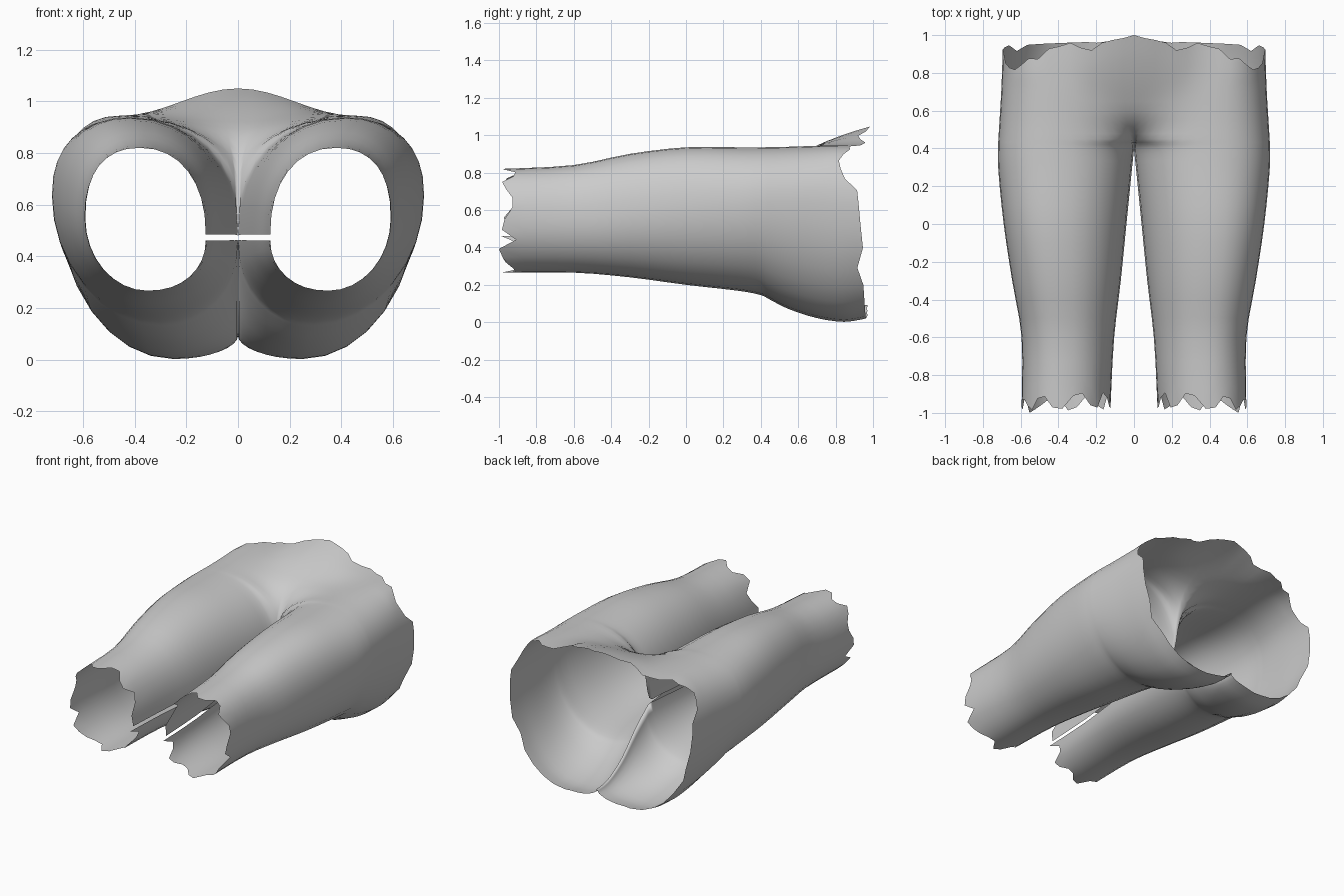
import bpy, math, random
from mathutils import Vector

if "Cube" in bpy.data.objects:
    bpy.data.objects.remove(bpy.data.objects["Cube"])

random.seed(4)

fabric = bpy.data.materials.new("plain_grey")
fabric.diffuse_color = (0.6, 0.6, 0.6, 1)
fabric.use_nodes = True
fabric.node_tree.nodes["Principled BSDF"].inputs["Base Color"].default_value = fabric.diffuse_color

# Cross-sections of one leg from knee to waist:
# y, inner x, outer x, bottom z, top z, inner upper z, inner lower z,
# widest z, x of top, x of bottom, flatness of the belly side
STATIONS = [
    (-0.95, 0.125, 0.595, 0.265, 0.820, 0.485, 0.462, 0.55, 0.38, 0.35, 0),
    (-0.60, 0.105, 0.595, 0.265, 0.840, 0.485, 0.462, 0.55, 0.38, 0.35, 0),
    (-0.30, 0.070, 0.645, 0.240, 0.900, 0.485, 0.462, 0.58, 0.40, 0.35, 0),
    (0.00, 0.040, 0.690, 0.200, 0.935, 0.485, 0.462, 0.61, 0.42, 0.34, 0),
    (0.28, 0.012, 0.718, 0.168, 0.935, 0.485, 0.462, 0.63, 0.42, 0.32, 0),
    (0.40, 0.000, 0.720, 0.145, 0.935, 0.500, 0.460, 0.64, 0.42, 0.30, 0),
    (0.45, 0.000, 0.718, 0.120, 0.936, 0.700, 0.430, 0.64, 0.42, 0.29, 0.2),
    (0.55, 0.000, 0.712, 0.070, 0.938, 0.860, 0.350, 0.64, 0.42, 0.27, 0.7),
    (0.70, 0.000, 0.703, 0.022, 0.943, 0.945, 0.200, 0.64, 0.43, 0.26, 1),
    (0.85, 0.000, 0.698, 0.002, 0.945, 1.010, 0.110, 0.63, 0.45, 0.25, 1),
    (0.97, 0.000, 0.695, 0.020, 0.945, 1.050, 0.090, 0.63, 0.45, 0.25, 1),
]
Q = 8      # points per quadrant
STEPS = 3  # rows between stations


def catmull(a, b, c, d, t):
    return [0.5 * (2*q + (r-p)*t + (2*p-5*q+4*r-s)*t*t + (3*q-p-3*r+s)*t**3)
            for p, q, r, s in zip(a, b, c, d)]


def smooth_rows():
    s, rows = STATIONS, []
    for i in range(len(s) - 1):
        for k in range(STEPS):
            rows.append(catmull(s[max(i-1, 0)], s[i], s[i+1],
                                s[min(i+2, len(s)-1)], k / STEPS))
    return rows + [list(s[-1])]


def curve(t, n):
    """Superellipse quadrant from (1, 0) to (0, 1)."""
    a = t * math.pi / 2
    return max(math.cos(a), 0) ** (2/n), max(math.sin(a), 0) ** (2/n)


def profile(row):
    """Open outline: inner seam, over the top, outside, underneath, back to seam."""
    y, xi, xo, zb, zt, zu, zl, zm, xt, xb, w = row
    xi, w = max(xi, 0), min(max(w, 0), 1)
    pts = []
    for k in range(Q):
        t = k / Q
        c, s = curve(t, 2.2)
        ease = (1 - math.cos(math.pi * t)) / 2
        x = (1-w) * (xt - (xt-xi)*c) + w * (xi + (xt-xi)*t)
        z = (1-w) * (zu + (zt-zu)*s) + w * (zu + (zt-zu)*ease)
        pts.append((x, z))
    for k in range(Q):
        c, s = curve(1 - k/Q, 2.3)
        pts.append((xt + (xo-xt)*c, zm + (zt-zm)*s))
    for k in range(Q):
        c, s = curve(k/Q, 2.0)
        pts.append((xb + (xo-xb)*c, zm - (zm-zb)*s))
    for k in range(Q + 1):
        c, s = curve(1 - k/Q, 2.1)
        pts.append((xb - (xb-xi)*c, zl - (zl-zb)*s))
    return [Vector((x, y, z)) for x, z in pts]


# Torn edges at the waist and the knee
COUNT = 4 * Q + 1
WAIST = [1.0, 0.95, 0.91, 0.84, 0.90, 0.95, 0.96, 0.97, 0.97]


def waist_edge(j):
    f = j / (COUNT - 1) * (len(WAIST) - 1)
    i = min(int(f), len(WAIST) - 2)
    base = WAIST[i] + (WAIST[i+1] - WAIST[i]) * (f - i)
    rough = 0.035 if 3 < j < 20 else 0.004
    return min(base + random.uniform(-rough, rough), 1.0)


waist = [waist_edge(j) for j in range(COUNT)]
waist[0] = 1.0
knee = [(-0.975 if j % 4 < 2 else -0.91) + random.uniform(-0.02, 0.02)
        for j in range(COUNT)]
knee[19] = -1.0

verts, faces = [], []
rows = smooth_rows()
for row in rows:
    for j, p in enumerate(profile(row)):
        if p.y > 0.72:
            p.y = 0.72 + (p.y - 0.72) * (waist[j] - 0.72) / 0.25
        elif p.y < -0.75:
            p.y = -0.75 + (p.y + 0.75) * (knee[j] + 0.75) / -0.2
        verts.append(p)
for i in range(len(rows) - 1):
    for j in range(COUNT - 1):
        a = i * COUNT + j
        faces.append((a, a + 1, a + COUNT + 1, a + COUNT))

# One leg and hip, mirrored and welded along the centre line
mesh = bpy.data.meshes.new("legs_and_hips")
mesh.from_pydata(verts, [], faces)
mesh.materials.append(fabric)
shell = bpy.data.objects.new("legs_and_hips", mesh)
bpy.context.collection.objects.link(shell)
mirror = shell.modifiers.new("mirror", 'MIRROR')
mirror.use_clip = True
mirror.merge_threshold = 0.001

bpy.context.view_layer.objects.active = shell
shell.select_set(True)
bpy.ops.object.shade_smooth_by_angle(angle=math.radians(50))
